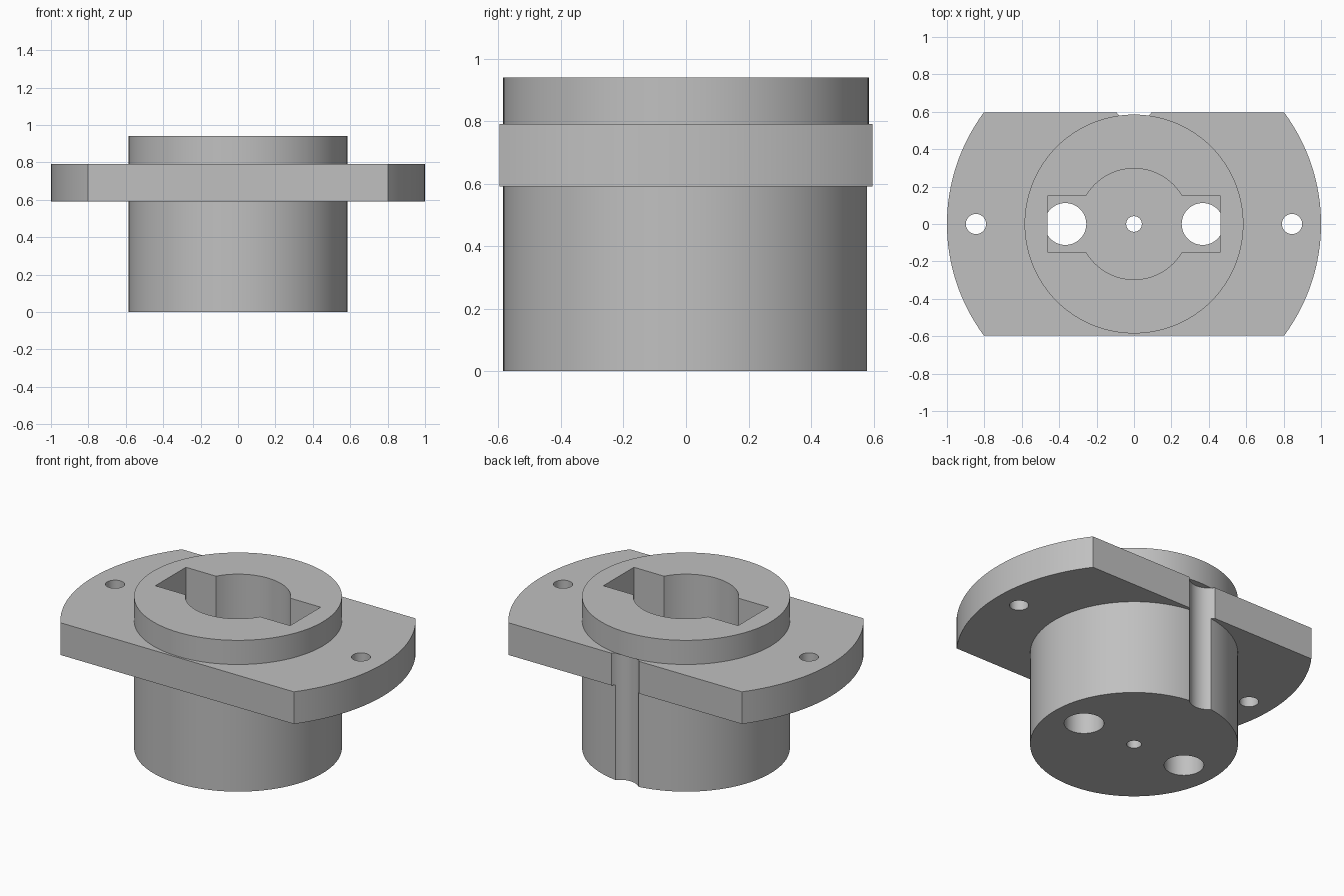
import bpy
import bmesh
from math import sin, cos, pi, asin

if "Cube" in bpy.data.objects:
    bpy.data.objects.remove(bpy.data.objects["Cube"], do_unlink=True)

grey = bpy.data.materials.new("plain_grey")
grey.use_nodes = True
COLOUR = (0.53, 0.53, 0.53, 1)
grey.diffuse_color = COLOUR
grey.node_tree.nodes["Principled BSDF"].inputs["Base Color"].default_value = COLOUR

DRUM_R, FLANGE_Y = 0.585, 0.597
FLANGE_Z0, FLANGE_Z1, TOP = 0.59, 0.79, 0.94
FLOOR = 0.4


def prism(name, outline, z0, z1):
    """Extrude a closed xy outline from z0 to z1."""
    bm = bmesh.new()
    base = bm.faces.new([bm.verts.new((x, y, z0)) for x, y in outline])
    new = bmesh.ops.extrude_face_region(bm, geom=[base])["geom"]
    verts = [v for v in new if isinstance(v, bmesh.types.BMVert)]
    bmesh.ops.translate(bm, verts=verts, vec=(0, 0, z1 - z0))
    bmesh.ops.recalc_face_normals(bm, faces=bm.faces)
    mesh = bpy.data.meshes.new(name)
    bm.to_mesh(mesh)
    bm.free()
    mesh.materials.append(grey)
    ob = bpy.data.objects.new(name, mesh)
    bpy.context.collection.objects.link(ob)
    return ob


def arc(r, a0, a1, n):
    return [(r * cos(a0 + (a1 - a0) * i / n), r * sin(a0 + (a1 - a0) * i / n))
            for i in range(n + 1)]


def circle(r, x=0, y=0, n=64):
    return [(x + px, y + py) for px, py in arc(r, 0, 2 * pi, n)[:-1]]


def combine(body, tool, operation):
    """Apply a boolean and remove the tool object."""
    mod = body.modifiers.new("combine", "BOOLEAN")
    mod.operation = operation
    mod.solver = "EXACT"
    mod.object = tool
    bpy.context.view_layer.objects.active = body
    bpy.ops.object.modifier_apply(modifier=mod.name)
    bpy.data.objects.remove(tool, do_unlink=True)


# Round drum joined with the flat-sided flange
body = prism("flanged_housing", circle(DRUM_R, n=128), 0, TOP)
half = asin(FLANGE_Y)
lens = arc(1, -half, half, 32) + arc(1, pi - half, pi + half, 32)
combine(body, prism("flange", lens, FLANGE_Z0, FLANGE_Z1), "UNION")

# Keyed pocket open at the top: round bore plus cross slot
combine(body, prism("bore", circle(0.297, n=96), FLOOR, TOP + 0.1), "DIFFERENCE")
slot = [(-0.463, -0.15), (0.463, -0.15), (0.463, 0.15), (-0.463, 0.15)]
combine(body, prism("slot", slot, FLOOR, TOP + 0.1), "DIFFERENCE")

# Centre hole, paired floor holes and flange bolt holes
combine(body, prism("centre_hole", circle(0.042, n=32), -0.1, FLOOR + 0.1), "DIFFERENCE")
for side in (-1, 1):
    combine(body, prism("floor_hole", circle(0.112, side * 0.367), -0.1, FLOOR), "DIFFERENCE")
    combine(body, prism("bolt_hole", circle(0.054, side * 0.845, n=48), 0.5, 0.9), "DIFFERENCE")

# Rounded groove up the back of the drum, stopping under the top rim
combine(body, prism("groove", circle(0.11, 0, 0.655), -0.1, FLANGE_Z1), "DIFFERENCE")

# Smooth curved walls, keep sharp edges
bpy.ops.object.select_all(action="DESELECT")
body.select_set(True)
bpy.context.view_layer.objects.active = body
bpy.ops.object.shade_smooth_by_angle(angle=pi / 6)
